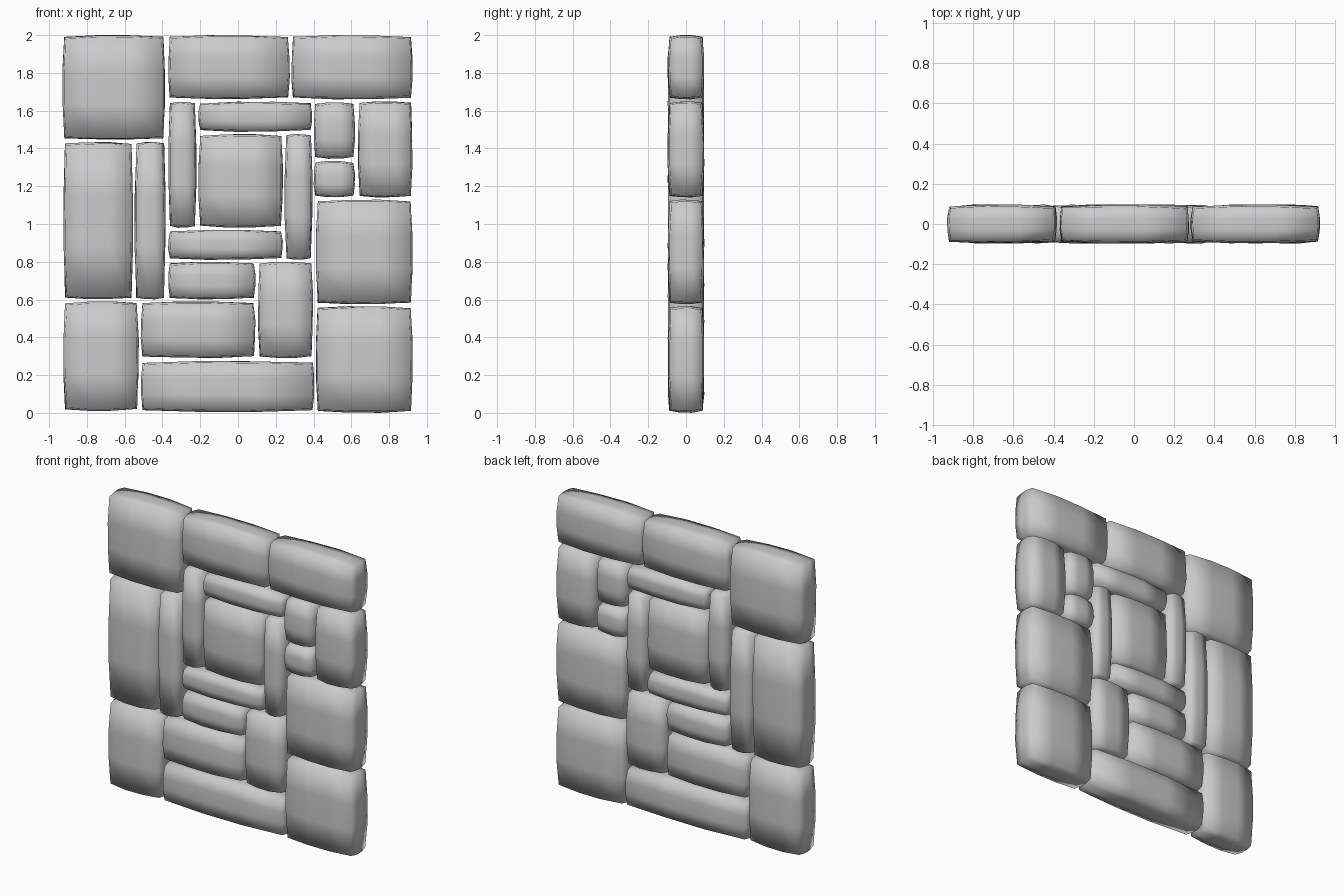
import bpy, bmesh, random
from mathutils import Vector

if "Cube" in bpy.data.objects:
    bpy.data.objects.remove(bpy.data.objects["Cube"])

random.seed(4)
HALF_DEPTH = 0.097

# Stone outlines in the front plane: x0, x1, z0, z1
STONES = {
    "top_left": (-.93, -.385, 1.445, 2.0), "top_middle": (-.37, .275, 1.66, 2.0),
    "top_right": (.282, .925, 1.66, 2.0), "left_tall": (-.925, -.555, .6, 1.435),
    "left_narrow": (-.548, -.382, .6, 1.435), "bottom_left": (-.925, -.525, .01, .59),
    "lower_wide": (-.515, .093, .29, .59), "bottom_long": (-.515, .405, .005, .275),
    "bottom_right": (.412, .925, 0, .565), "right_middle": (.412, .925, .575, 1.13),
    "right_upper": (.635, .925, 1.14, 1.65), "small_upper": (.40, .62, 1.345, 1.645),
    "small_lower": (.40, .62, 1.14, 1.335), "ring_top": (-.21, .393, 1.487, 1.648),
    "ring_left": (-.37, -.22, .98, 1.648), "centre": (-.21, .238, .98, 1.477),
    "ring_right": (.246, .395, .81, 1.478), "ring_bottom": (-.37, .238, .81, .97),
    "inner_low": (-.37, .093, .6, .8), "inner_upright": (.105, .398, .29, .8),
}


def stone(name, x0, x1, z0, z1):
    half = Vector(((x1 - x0) / 2, HALF_DEPTH, (z1 - z0) / 2))
    bm = bmesh.new()
    bmesh.ops.create_cube(bm, size=2)
    bmesh.ops.subdivide_edges(bm, edges=bm.edges[:], cuts=2, use_grid_fill=True)
    # Pillow the faces: pull each side inwards towards its rim, with a little wear
    for v in bm.verts:
        u = v.co.copy()
        p = Vector()
        for i in range(3):
            j, k = (i + 1) % 3, (i + 2) % 3
            sag = 0.009 * max(0, u[j] ** 2 + u[k] ** 2 - 0.23)
            if abs(u[i]) > .9:
                sag += random.uniform(0, .004)
            p[i] = u[i] * (half[i] - sag)
        v.co = p
    me = bpy.data.meshes.new(name)
    bm.to_mesh(me)
    bm.free()
    me.shade_smooth()
    ob = bpy.data.objects.new(name, me)
    ob.location = ((x0 + x1) / 2, 0, (z0 + z1) / 2)
    bpy.context.collection.objects.link(ob)


for part, rect in STONES.items():
    stone(part + "_stone", *rect)
